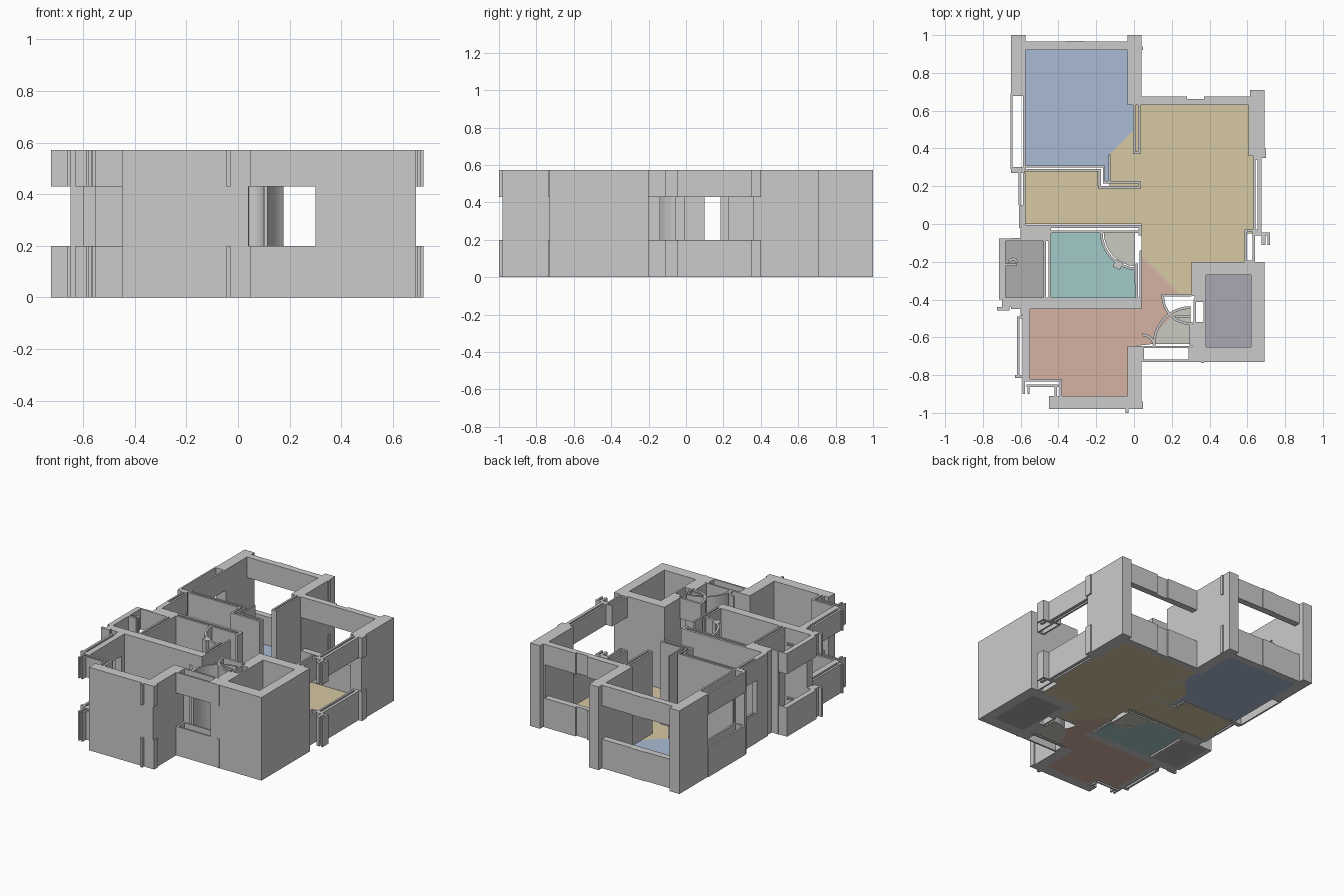
import bpy, bmesh, math

H = 0.572
FULL = [(0, H)]
SPLIT = [(0, 0.20), (0.43, H)]      # sill and lintel with an opening between


def finish(name, bm, color=None):
    bmesh.ops.recalc_face_normals(bm, faces=bm.faces)
    me = bpy.data.meshes.new(name)
    bm.to_mesh(me)
    bm.free()
    ob = bpy.data.objects.new(name, me)
    bpy.context.collection.objects.link(ob)
    if color:
        mat = bpy.data.materials.new(name + "_colour")
        mat.diffuse_color = (*color, 1)
        me.materials.append(mat)
    return ob


def add_prism(bm, pts, z0, z1):
    lo = [bm.verts.new((x, y, z0)) for x, y in pts]
    hi = [bm.verts.new((x, y, z1)) for x, y in pts]
    bm.faces.new(lo[::-1])
    bm.faces.new(hi)
    n = len(pts)
    for i in range(n):
        j = (i + 1) % n
        bm.faces.new((lo[i], lo[j], hi[j], hi[i]))


def walls(name, rects, bands=FULL):
    """Boxes from (x0, x1, y0, y1) footprints, repeated for each height band."""
    bm = bmesh.new()
    for x0, x1, y0, y1 in rects:
        for z0, z1 in bands:
            add_prism(bm, [(x0, y0), (x1, y0), (x1, y1), (x0, y1)], z0, z1)
    return finish(name, bm)


def shell(name, x0, x1, y0, y1, t=0.012, bands=SPLIT):
    """Hollow rectangular window casing."""
    return walls(name, [(x0, x0 + t, y0, y1), (x1 - t, x1, y0, y1),
                        (x0 + t, x1 - t, y0, y0 + t), (x0 + t, x1 - t, y1 - t, y1)], bands)


def arc_pts(cx, cy, r, a0, a1, n=8):
    return [(cx + r * math.cos(math.radians(a0 + (a1 - a0) * i / n)),
             cy + r * math.sin(math.radians(a0 + (a1 - a0) * i / n))) for i in range(n + 1)]


def arc_wall(name, cx, cy, r, a0, a1, bands=FULL, t=0.014):
    bm = bmesh.new()
    pts = arc_pts(cx, cy, r, a0, a1) + arc_pts(cx, cy, r - t, a1, a0)
    for z0, z1 in bands:
        add_prism(bm, pts, z0, z1)
    return finish(name, bm)


def floor(name, pts, color=None):
    bm = bmesh.new()
    add_prism(bm, pts, 0, 0.005)
    return finish(name, bm, color)


def rect(x0, x1, y0, y1):
    return [(x0, y0), (x1, y0), (x1, y1), (x0, y1)]


# Room floors
floor("bedroom_floor", [(-.58, .92), (-.03, .92), (-.03, .63), (0, .63), (0, .50), (-.13, .37),
                        (-.13, .22), (-.16, .22), (-.16, .31), (-.58, .31)], (.40, .50, .66))
floor("living_floor", [(.04, .63), (.605, .63), (.605, .36), (.63, .36), (.63, -.05), (.59, -.05),
                       (.59, -.20), (.31, -.20), (.31, -.37), (.24, -.37), (.04, -.17), (.04, 0),
                       (-.58, 0), (-.58, .28), (-.19, .28), (-.19, .20), (-.13, .20), (-.13, .37),
                       (0, .50), (0, .63)], (.67, .58, .36))
floor("bath_floor", [(-.44, -.39), (-.44, -.045)] + arc_pts(.02, -.045, .195, 180, 265)
      + [(.01, -.39)], (.36, .58, .58))
floor("front_room_floor", [(-.55, -.45), (.04, -.45), (.04, -.17), (.24, -.37), (.15, -.37),
                           (.19, -.50), (.13, -.56), (.10, -.635), (-.03, -.65), (-.03, -.91),
                           (-.38, -.91), (-.38, -.82), (-.55, -.82)], (.67, .45, .37))
floor("utility_floor", rect(-.68, -.48, -.39, -.09), (.43, .42, .41))
floor("shaft_floor", rect(.38, .62, -.65, -.27), (.40, .39, .44))
floor("bath_door_sector", [(.005, -.045)] + arc_pts(.02, -.045, .18, 180, 265), (.60, .59, .53))
floor("entry_door_sector", [(.30, -.635)] + arc_pts(.30, -.635, .19, 90, 180), (.60, .59, .53))

# Bedroom outer walls
walls("bedroom_columns", [(-.65, -.575, .69, 1.0), (-.035, .04, .63, 1.0)])
walls("bedroom_back_window_wall", [(-.575, -.035, .92, .965), (-.365, -.265, .955, .97),
                                   (.04, .047, .92, .94)], SPLIT)
shell("bedroom_side_window", -.655, -.575, .29, .69)
walls("bedroom_side_pier", [(-.65, -.58, .27, .29)])

# Living room outer walls
walls("living_column", [(.605, .69, .36, .67), (.615, .69, .67, .71)])
walls("living_back_window_wall", [(.04, .28, .63, .675), (.37, .615, .63, .675),
                                  (.28, .37, .63, .662)], SPLIT)
walls("living_side_window", [(.63, .643, -.05, .36), (.655, .675, -.05, .36),
                             (.643, .655, -.05, -.03), (.643, .655, .34, .36),
                             (.675, .70, .35, .40)], SPLIT)
shell("living_side_return", .585, .64, -.205, -.03)
walls("living_side_flange", [(.64, .72, -.06, -.045), (.675, .695, -.11, -.06),
                             (.708, .72, -.11, -.06)], SPLIT)

# Hall walls and partitions between bedroom and living room
walls("hall_side_wall", [(-.61, -.575, -.02, .10)])
walls("hall_side_window", [(-.612, -.60, .10, .27), (-.588, -.575, .10, .27)], SPLIT)
walls("bedroom_partition", [(-.575, -.165, .299, .311), (-.575, -.175, .279, .291),
                            (-.165, -.153, .222, .311), (-.187, -.175, .188, .291),
                            (-.165, .035, .215, .227), (-.187, .035, .185, .20),
                            (.023, .035, .20, .215), (-.135, -.125, .22, .37)])
walls("bedroom_living_partition", [(-.005, .008, .37, .63), (.022, .035, .37, .63),
                                   (.008, .022, .37, .385)])

# Wet rooms
walls("wet_room_back_wall", [(-.60, .035, -.022, -.005), (-.44, .04, -.048, -.034),
                             (-.60, -.44, -.09, -.022), (-.65, -.60, -.09, -.075),
                             (.023, .04, -.06, -.005)])
walls("wet_room_divider", [(-.48, -.467, -.39, -.09), (-.453, -.44, -.39, -.048)])
walls("wet_room_front_wall", [(-.65, .04, -.45, -.39)])
walls("bath_side_wall", [(.008, .02, -.39, -.21), (.03, .042, -.39, -.14)])
walls("utility_window_wall", [(-.715, -.68, -.40, -.078), (-.68, -.65, -.09, -.078),
                              (-.70, -.65, -.44, -.39), (-.725, -.66, -.458, -.44)], SPLIT)
arc_wall("utility_basin", -.64, -.205, .027, 0, 180, SPLIT)
walls("utility_fitting", [(-.69, -.62, -.222, -.208)], SPLIT)
arc_wall("bath_curved_door", .02, -.045, .20, 180, 268)
bm = bmesh.new()
add_prism(bm, arc_pts(-.085, -.215, .03, 20, 290, 3), 0, H)
finish("bath_door_post", bm)

# Front room
walls("front_room_walls", [(-.45, .04, -.98, -.91), (-.035, .04, -.91, -.645)])
walls("front_room_ribs", [(-.045, -.03, -1.0, -.98), (.04, .048, -.98, -.94),
                          (.355, .37, -.735, -.725)], SPLIT)
walls("front_room_side_window", [(-.62, -.605, -.80, -.49), (-.59, -.55, -.82, -.45),
                                 (-.605, -.59, -.50, -.485), (-.63, -.59, -.815, -.80)], SPLIT)
walls("front_room_side_pier", [(-.60, -.55, -.48, -.45)])
walls("front_room_corner_window", [(-.59, -.38, -.835, -.82), (-.57, -.40, -.862, -.85),
                                   (-.395, -.38, -.91, -.835), (-.42, -.408, -.91, -.862),
                                   (-.59, -.578, -.90, -.835), (-.565, -.553, -.90, -.862)], SPLIT)

# Shaft and entry
walls("shaft_walls", [(.31, .69, -.27, -.20), (.62, .69, -.73, -.27), (.30, .62, -.73, -.65),
                      (.32, .38, -.40, -.27), (.31, .38, -.65, -.53), (.305, .32, -.38, -.20)])
walls("shaft_side_rib", [(.68, .69, -.22, -.20)], SPLIT)
shell("shaft_door", .315, .38, -.53, -.40)
shell("entry_front_window", .04, .30, -.73, -.645)
arc_wall("entry_curved_screen", .30, -.635, .20, 132, 180)
arc_wall("entry_curved_sill", .30, -.635, .20, 90, 132, SPLIT)
arc_wall("entry_door_swing", .30, -.38, .155, 180, 270, SPLIT)
arc_wall("entry_corner_curve", .045, -.65, .07, 0, 90)
walls("entry_sill", [(.145, .305, -.385, -.37), (.295, .31, -.645, -.52),
                     (.22, .30, -.497, -.483)], SPLIT)
